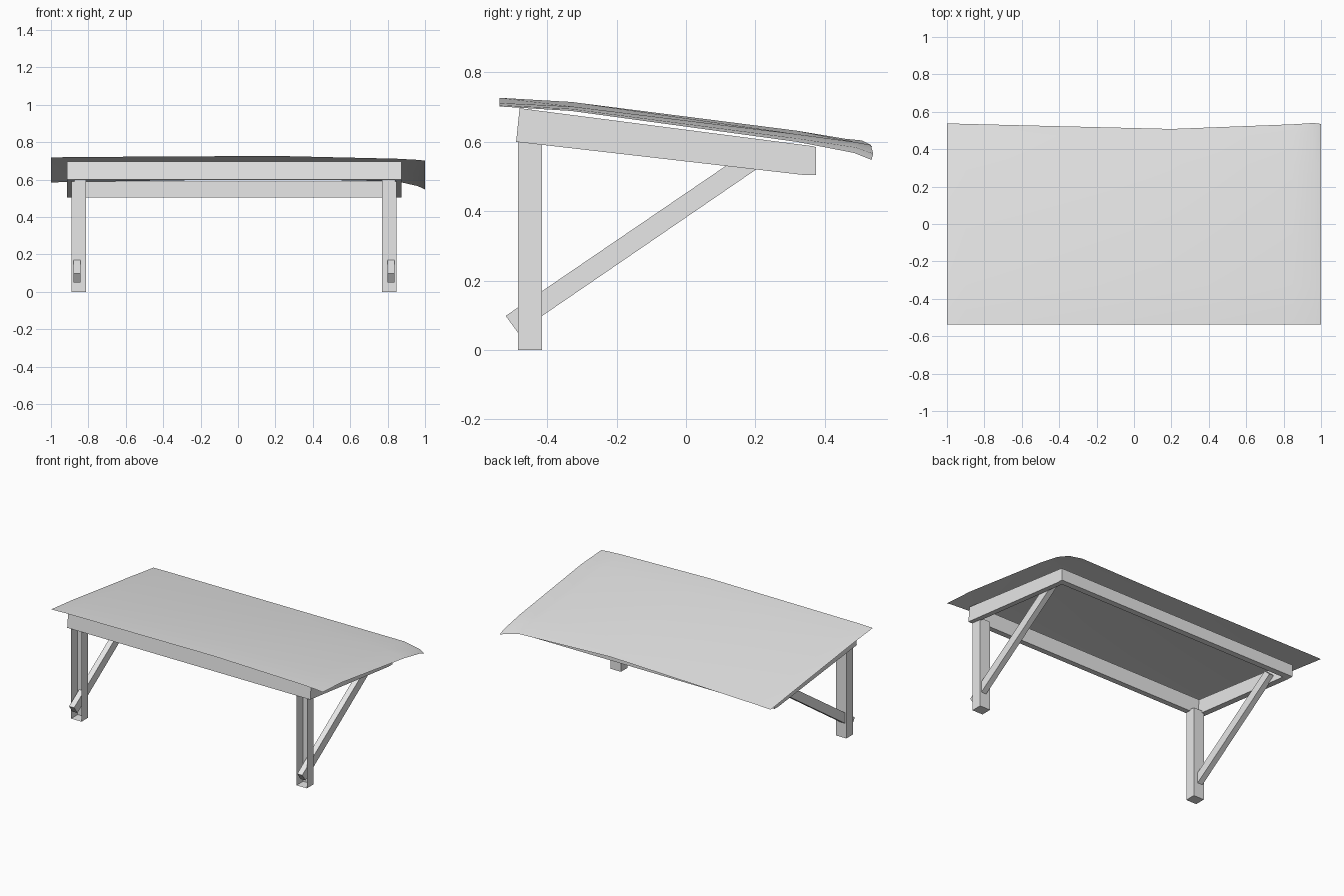
import bpy
import bmesh
from mathutils import Vector

cube = bpy.data.objects.get("Cube")
if cube:
    bpy.data.objects.remove(cube, do_unlink=True)

grey = bpy.data.materials.new("light_grey")
grey.use_nodes = True
GREY = (0.8, 0.8, 0.8, 1)
grey.diffuse_color = GREY
grey.node_tree.nodes["Principled BSDF"].inputs["Base Color"].default_value = GREY


def finish(name, bm):
    mesh = bpy.data.meshes.new(name)
    bm.to_mesh(mesh)
    bm.free()
    mesh.materials.append(grey)
    obj = bpy.data.objects.new(name, mesh)
    bpy.context.scene.collection.objects.link(obj)
    return obj


def beam(name, x0, x1, profile, open_front=False):
    """Extrude a (y, z) profile along x."""
    bm = bmesh.new()
    face = bm.faces.new([bm.verts.new((x0, y, z)) for y, z in profile])
    out = bmesh.ops.extrude_face_region(bm, geom=[face], use_keep_orig=True)
    moved = [v for v in out["geom"] if isinstance(v, bmesh.types.BMVert)]
    bmesh.ops.translate(bm, verts=moved, vec=(x1 - x0, 0, 0))
    bmesh.ops.recalc_face_normals(bm, faces=bm.faces[:])
    if open_front:
        front = [f for f in bm.faces if f.normal.y < -0.9]
        bmesh.ops.delete(bm, geom=front, context="FACES")
    return finish(name, bm)


# Sloping frame under the roof sheet
side = [(-.49, .60), (-.48, .697), (.37, .587), (.37, .505), (.335, .505)]
beam("left_rail", .84, .875, side)
beam("right_rail", -.915, -.875, side)
beam("front_rail", -.875, .84, [(-.49, .60), (-.48, .697), (-.44, .692), (-.45, .597)])
beam("back_rail", -.915, .875, [(.335, .505), (.335, .59), (.375, .585), (.375, .505)])

# Channel posts open at the front, with diagonal braces passing through
post = [(-.485, 0), (-.485, .605), (-.415, .605), (-.415, 0)]
brace = [(-.52, .098), (-.485, .05), (.25, .553), (.205, .592)]
for label, sx, bx in (("left", .77, .80), ("right", -.89, -.88)):
    beam(label + "_post", sx, sx + .077, post, open_front=True)
    beam(label + "_brace", bx, bx + .037, brace)

# Thin roof sheet, sagging at the back left corner: x, back y, heights front to back
columns = [
    (-1, .538, (.718, .697, .614, .591, .585)),
    (-.9, .535, (.721, .705, .622, .597, .588)),
    (.2, .508, (.727, .715, .632, .609, .604)),
    (.85, .533, (.712, .702, .622, .600, .591)),
    (.96, .54, (.706, .695, .610, .584, .566)),
    (1, .535, (.702, .689, .600, .568, .548)),
]
bm = bmesh.new()
grid = []
for x, back, heights in columns:
    ys = (-.538, -.33, .32, back - .05, back)
    grid.append([bm.verts.new(Vector((x, y, z))) for y, z in zip(ys, heights)])
for a, b in zip(grid, grid[1:]):
    for j in range(len(a) - 1):
        bm.faces.new((a[j], b[j], b[j + 1], a[j + 1]))
for f in bm.faces:
    f.smooth = True
finish("roof_sheet", bm)
